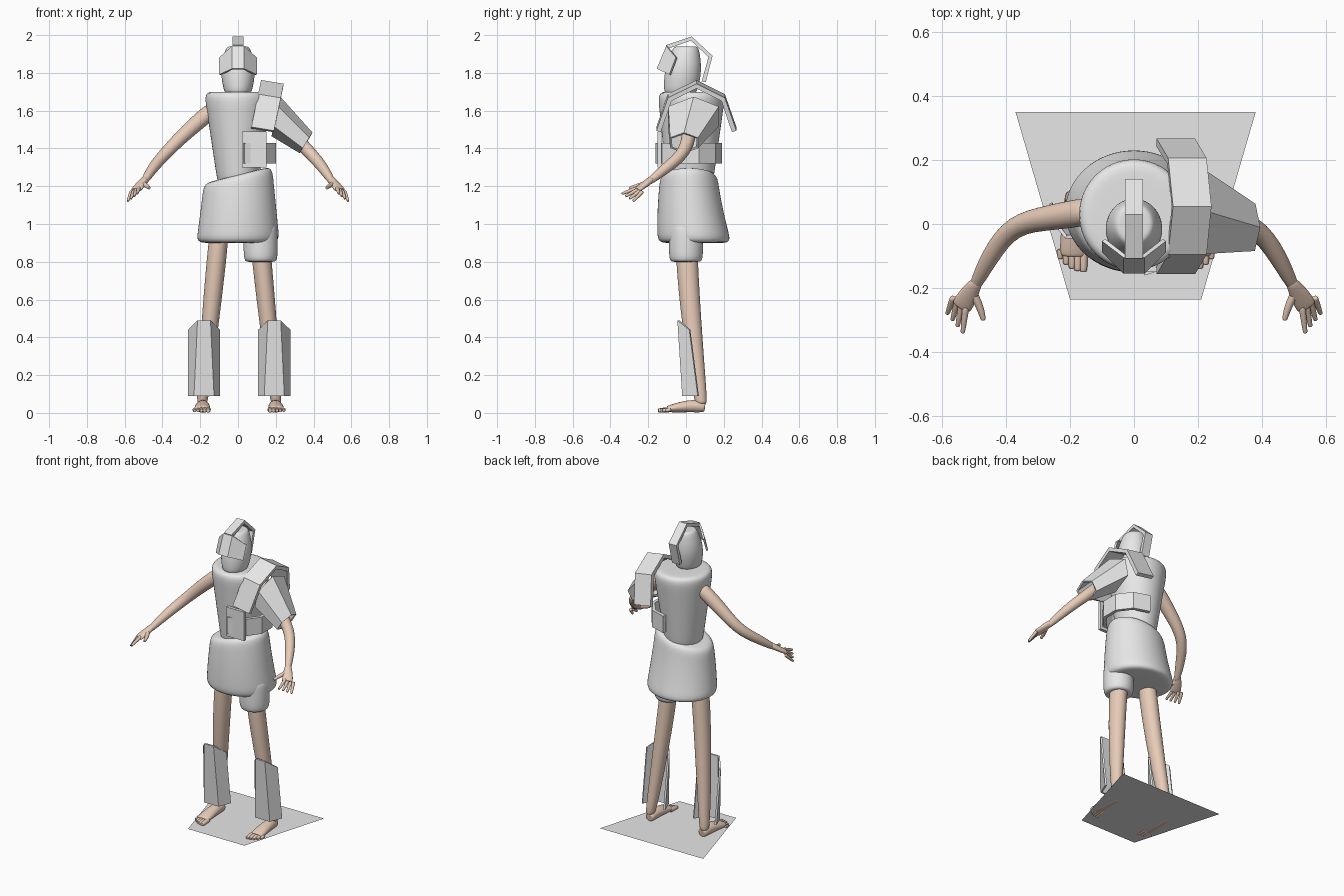
import bpy, bmesh, math
from mathutils import Vector

cube = bpy.data.objects.get("Cube")
if cube:
    bpy.data.objects.remove(cube, do_unlink=True)


def material(name, red, green, blue):
    mat = bpy.data.materials.new(name)
    mat.use_nodes = True
    mat.diffuse_color = (red, green, blue, 1)
    shader = mat.node_tree.nodes["Principled BSDF"]
    shader.inputs["Base Color"].default_value = (red, green, blue, 1)
    return mat


grey = material("light grey", .8, .8, .8)
skin = material("skin", .8, .6, .48)


def make(name, bm, mat, smooth):
    bmesh.ops.recalc_face_normals(bm, faces=bm.faces[:])
    mesh = bpy.data.meshes.new(name)
    bm.to_mesh(mesh)
    bm.free()
    for face in mesh.polygons:
        face.use_smooth = smooth
    mesh.materials.append(mat)
    part = bpy.data.objects.new(name, mesh)
    bpy.context.collection.objects.link(part)
    return part


def loft(name, rings, mat, sides=12, upright=False, side=1):
    """Rounded, capped body through rings of (x, y, z, half width, half depth)."""
    bm = bmesh.new()
    # Subdivision pulls the rings in, so start them slightly larger
    grow = 3 / (2 + math.cos(math.tau / sides))
    centres = [Vector((side * ring[0], ring[1], ring[2])) for ring in rings]
    last = len(rings) - 1
    order = [(0, .7)] + [(i, 1) for i in range(last + 1)] + [(last, .7)]
    loops = []
    for i, scale in order:
        if upright:
            across, over = Vector((1, 0, 0)), Vector((0, 1, 0))
        else:
            along = centres[min(i + 1, last)] - centres[max(i - 1, 0)]
            across = along.cross(Vector((0, 0, 1))).normalized()
            over = across.cross(along).normalized()
        across = across * rings[i][3] * scale * grow
        over = over * rings[i][-1] * scale * grow
        angles = [math.tau * k / sides for k in range(sides)]
        loops.append([bm.verts.new(centres[i] + across * math.cos(a) + over * math.sin(a))
                      for a in angles])
    for low, high in zip(loops, loops[1:]):
        for k in range(sides):
            n = (k + 1) % sides
            bm.faces.new((low[k], low[n], high[n], high[k]))
    bm.faces.new(loops[0])
    bm.faces.new(loops[-1])
    part = make(name, bm, mat, True)
    rounding = part.modifiers.new("rounding", "SUBSURF")
    rounding.levels = rounding.render_levels = 2
    return part


def strip(name, edge_a, edge_b, thickness=.012, closed=False):
    """Flat-faced plate zipped between two edges."""
    bm = bmesh.new()
    first = [bm.verts.new(point) for point in edge_a]
    second = [bm.verts.new(point) for point in edge_b]
    count = len(first)
    for i in range(count if closed else count - 1):
        n = (i + 1) % count
        bm.faces.new((first[i], first[n], second[n], second[i]))
    part = make(name, bm, grey, False)
    if thickness:
        shell = part.modifiers.new("thickness", "SOLIDIFY")
        shell.thickness, shell.offset = thickness, 0


def guard(name, centre_x, top_inner, top_outer, low_inner, low_outer):
    """Three-faced shield, mirrored about its own centre line."""
    def edge(inner, outer):
        half = [inner, outer]
        left = [(centre_x - x, y, z) for x, y, z in reversed(half)]
        return left + [(centre_x + x, y, z) for x, y, z in half]
    strip(name, edge(top_inner, top_outer), edge(low_inner, low_outer))


def arc(start, step, count):
    """Cosine and sine pairs at even steps, in degrees."""
    angles = [math.radians(start + step * i) for i in range(count)]
    return [(math.cos(a), math.sin(a)) for a in angles]


# Ground plate
strip("ground_plate", [(x, .35, .006) for x in (-.37, .38)],
      [(x, -.235, .006) for x in (-.2, .21)], thickness=0)

# Torso, widening towards the shoulders
steps = [i / 5 for i in range(6)]
loft("torso", [(0, .02 + .01 * t, 1.2 + .5 * t, .105 + .075 * t, .12 + .06 * t) for t in steps],
     grey, sides=16, upright=True)

# Shorts, flaring to the hem, with a slanted waist and a longer left cuff
shorts = loft("shorts", [(0, .015 + .03 * t * t, 1.26 - .36 * t, .18 + .04 * t, .15 + .045 * t)
                         for t in steps], grey, sides=16, upright=True)
for vert in shorts.data.vertices:
    vert.co.z += .25 * vert.co.x * max(0, vert.co.z - .9) / .36
loft("left_cuff", [(.12, 0, z, .09, .09) for z in (1, .9, .8)], grey, upright=True)

# Head, an egg narrowing to the jaw
loft("head", [(0, -.03 * (1 - t), 1.69 + .25 * t, .07 + .03 * math.sin(2.8 * t) - .02 * t,
               .085 + .02 * math.sin(math.pi * t) - .02 * t) for t in steps],
     grey, upright=True)

# Visor and crest
guard("visor", 0, (.03, -.1, 1.94), (.095, -.05, 1.88), (.03, -.15, 1.82), (.095, -.085, 1.79))
crest = [(.135 * c, 1.85 + .135 * s) for c, s in arc(140, -62, 4)]
strip("crest", [(-.028, y, z) for y, z in crest], [(.028, y, z) for y, z in crest], .022)

# Shoulder plate arching from chest to back
arch = [(.13 + .05 * s, .055 + .2 * c, 1.5 + .24 * s) for c, s in arc(0, 45, 5)]
strip("shoulder_plate", [(x - .06, y, z + .01) for x, y, z in arch],
      [(x + .06, y, z - .01) for x, y, z in arch], .025)

# Sleeve armour, an open tapering tube
hexagon = arc(30, 60, 6)
strip("sleeve_armour", [(.2 + .02 * s, .04 + .15 * c, 1.57 + .1 * s) for c, s in hexagon],
      [(.36 + .03 * s, -.01 + .08 * c, 1.43 + .05 * s) for c, s in hexagon], closed=True)

# Waist band round the left side, with a taller front plate
band = [(.03 + .17 * c, .015 + .165 * s) for c, s in arc(-90, 36, 6)]
strip("waist_band", [(x, y, 1.32) for x, y in band], [(x, y, 1.43) for x, y in band], .022)
strip("front_plate", [(x, -.14, 1.3) for x in (.02, .15)],
      [(x, -.14, 1.49) for x in (.02, .15)], .02)

for side, label in ((-1, "right"), (1, "left")):
    # Arm and palm
    loft(label + "_arm", [(.14, .04, 1.6, .045), (.26, .02, 1.5, .04), (.38, 0, 1.38, .033),
                          (.45, -.1, 1.3, .03), (.5, -.2, 1.22, .018)], skin, side=side)
    loft(label + "_palm", [(.49, -.18, 1.24, .018, .018), (.51, -.21, 1.215, .028, .018),
                           (.54, -.26, 1.18, .034, .013)], skin, side=side)

    # Fingers fanning out from the palm, then the thumb
    for i in range(4):
        base = Vector((.525 + .013 * i, -.26 + .01 * i, 1.19 - .006 * i))
        reach = Vector((.01 + .003 * i, -.08 + .01 * i, -.03 - .007 * i))
        loft(f"{label}_finger_{i}", [(*(base + reach * t), .011 - .004 * t) for t in (0, .5, 1)],
             skin, sides=6, side=side)
    loft(label + "_thumb", [(.505, -.21, 1.215, .014), (.48, -.26, 1.2, .012),
                            (.47, -.3, 1.19, .008)], skin, sides=6, side=side)

    # Leg; the left one stands a little further out
    shift = .012 if side > 0 else 0
    loft(label + "_leg", [(.1 + .09 * t + shift, .08 * t ** 1.5, .95 - .9 * t,
                           .052 - .023 * t * t, .058 - .025 * t * t) for t in steps],
         skin, upright=True, side=side)

    # Foot and toes
    loft(label + "_foot", [(.185 + shift, .1, .03, .03, .028), (.187 + shift, .03, .04, .036),
                           (.19 + shift, -.1, .02, .045, .018)], skin, side=side)
    for i in range(5):
        x, tip, radius = .158 + .018 * i + shift, -.148 + .0025 * i * i, .015 - .001 * i
        loft(f"{label}_toe_{i}", [(x, -.08, .018, radius), (x, tip, .012, radius * .8)],
             skin, sides=6, side=side)

    # Shin guard
    guard(label + "_shin_guard", side * .18 + shift, (.032, -.04, .49), (.08, .02, .44),
          (.05, -.015, .09), (.08, .065, .09))
